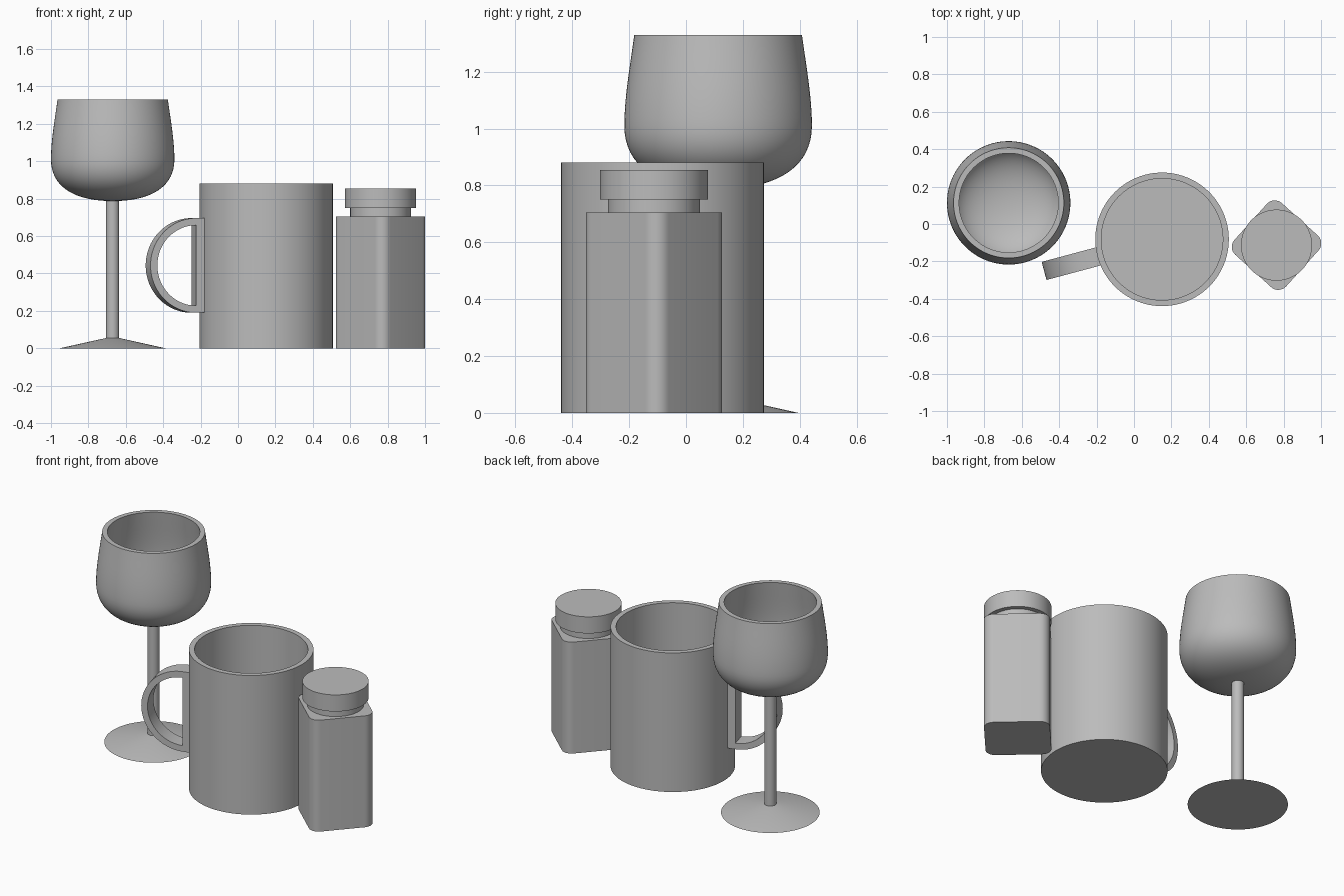
import bpy, bmesh
from math import pi, sin, cos, radians
from mathutils import Vector
from mathutils.geometry import interpolate_bezier

if "Cube" in bpy.data.objects:
    bpy.data.objects.remove(bpy.data.objects["Cube"], do_unlink=True)

grey = bpy.data.materials.new("plain_grey")
grey.use_nodes = True
COLOUR = (0.5, 0.5, 0.5, 1)
grey.diffuse_color = COLOUR
grey.node_tree.nodes["Principled BSDF"].inputs["Base Color"].default_value = COLOUR


def finish(name, bm, location, turn=0):
    """Turn a bmesh into a named, smooth shaded object."""
    bmesh.ops.remove_doubles(bm, verts=bm.verts, dist=1e-5)
    bmesh.ops.recalc_face_normals(bm, faces=bm.faces)
    mesh = bpy.data.meshes.new(name)
    bm.to_mesh(mesh)
    bm.free()
    mesh.materials.append(grey)
    obj = bpy.data.objects.new(name, mesh)
    bpy.context.collection.objects.link(obj)
    obj.location = (*location, 0)
    obj.rotation_euler.z = turn
    bpy.ops.object.select_all(action="DESELECT")
    obj.select_set(True)
    bpy.context.view_layer.objects.active = obj
    bpy.ops.object.shade_smooth_by_angle(angle=radians(30))
    return obj


def lathe(name, profile, location, steps=96):
    """Spin a (radius, height) profile about the vertical axis."""
    bm = bmesh.new()
    verts = [bm.verts.new((r, 0, z)) for r, z in profile]
    edges = [bm.edges.new(pair) for pair in zip(verts, verts[1:])]
    bmesh.ops.spin(bm, geom=verts + edges, cent=(0, 0, 0), axis=(0, 0, 1),
                   angle=2 * pi, steps=steps, use_merge=True)
    return finish(name, bm, location)


def prism(name, outline, depth, location, turn=0):
    """Extrude a closed outline along a depth vector."""
    bm = bmesh.new()
    face = bm.faces.new([bm.verts.new(p) for p in outline])
    top = bmesh.ops.extrude_face_region(bm, geom=[face], use_keep_orig=True)
    moved = [v for v in top["geom"] if isinstance(v, bmesh.types.BMVert)]
    bmesh.ops.translate(bm, verts=moved, vec=depth)
    return finish(name, bm, location, turn)


def curve(points, count):
    """Sample one Bezier segment given as four (radius, height) points."""
    return [(p.x, p.y) for p in interpolate_bezier(*[Vector(q) for q in points], count)]


# Wine glass: flared foot, thin stem and hollow rounded bowl
GLASS = (-0.67, 0.113)
lathe("glass_foot", [(0, 0), (0.283, 0), (0.035, 0.055), (0, 0.055)], GLASS)
lathe("glass_stem", [(0, 0.04), (0.035, 0.04), (0.035, 0.8), (0, 0.8)], GLASS, 48)
outer = (curve([(0, 0.787), (0.2, 0.787), (0.33, 0.86), (0.33, 1.01)], 18)
         + curve([(0.33, 1.01), (0.33, 1.11), (0.31, 1.22), (0.295, 1.33)], 12)[1:])
inner = (curve([(0.265, 1.33), (0.28, 1.22), (0.3, 1.11), (0.3, 1.01)], 12)
         + curve([(0.3, 1.01), (0.3, 0.89), (0.18, 0.817), (0, 0.817)], 18)[1:])
lathe("glass_bowl", outer + inner, GLASS)

# Mug: hollow cylinder with a D shaped handle
MUG = (0.15, -0.082)
lathe("mug_body", [(0, 0), (0.357, 0), (0.357, 0.88), (0.325, 0.88),
                   (0.325, 0.035), (0, 0.035)], MUG)

HANDLE_U, HANDLE_Z, WIDTH = 0.4, 0.443, 0.1
TURN = radians(195)


def arc(radius, steps=40):
    angles = [pi / 2 - pi * i / steps for i in range(steps + 1)]
    return [(HANDLE_U + radius * cos(a), -WIDTH / 2, HANDLE_Z + radius * sin(a))
            for a in angles]


bm = bmesh.new()
rings = [[bm.verts.new(p) for p in arc(r)] for r in (0.253, 0.215)]
for a, b, c, d in zip(rings[0], rings[0][1:], rings[1][1:], rings[1]):
    bm.faces.new((a, b, c, d))
# Upright bar that joins the loop to the mug wall
wall = [[bm.verts.new((0.345, -WIDTH / 2, ring[i].co.z)) for i in (0, -1)] for ring in rings]
for i in (0, -1):
    bm.faces.new((wall[0][i], rings[0][i], rings[1][i], wall[1][i]))
bm.faces.new((wall[1][0], rings[1][0], rings[1][-1], wall[1][1]))
extruded = bmesh.ops.extrude_face_region(bm, geom=bm.faces[:], use_keep_orig=True)
bmesh.ops.translate(bm, vec=(0, WIDTH, 0),
                    verts=[v for v in extruded["geom"] if isinstance(v, bmesh.types.BMVert)])
finish("mug_handle", bm, MUG, TURN)

# Shaker: rounded square jar, round neck and cap
JAR = (0.762, -0.113)
HALF, ROUND, STEPS = 0.186, 0.057, 8
outline = []
for corner in range(4):
    mid = pi / 4 + corner * pi / 2
    reach = (HALF - ROUND) * 2 ** 0.5
    for i in range(STEPS + 1):
        a = mid - pi / 4 + pi / 2 * i / STEPS
        outline.append((reach * cos(mid) + ROUND * cos(a),
                        reach * sin(mid) + ROUND * sin(a), 0))
prism("jar_body", outline, (0, 0, 0.705), JAR, radians(48))
lathe("jar_neck", [(0, 0.7), (0.162, 0.7), (0.162, 0.755), (0, 0.755)], JAR)
lathe("jar_cap", [(0, 0.75), (0.19, 0.75), (0.19, 0.855), (0, 0.855)], JAR)
